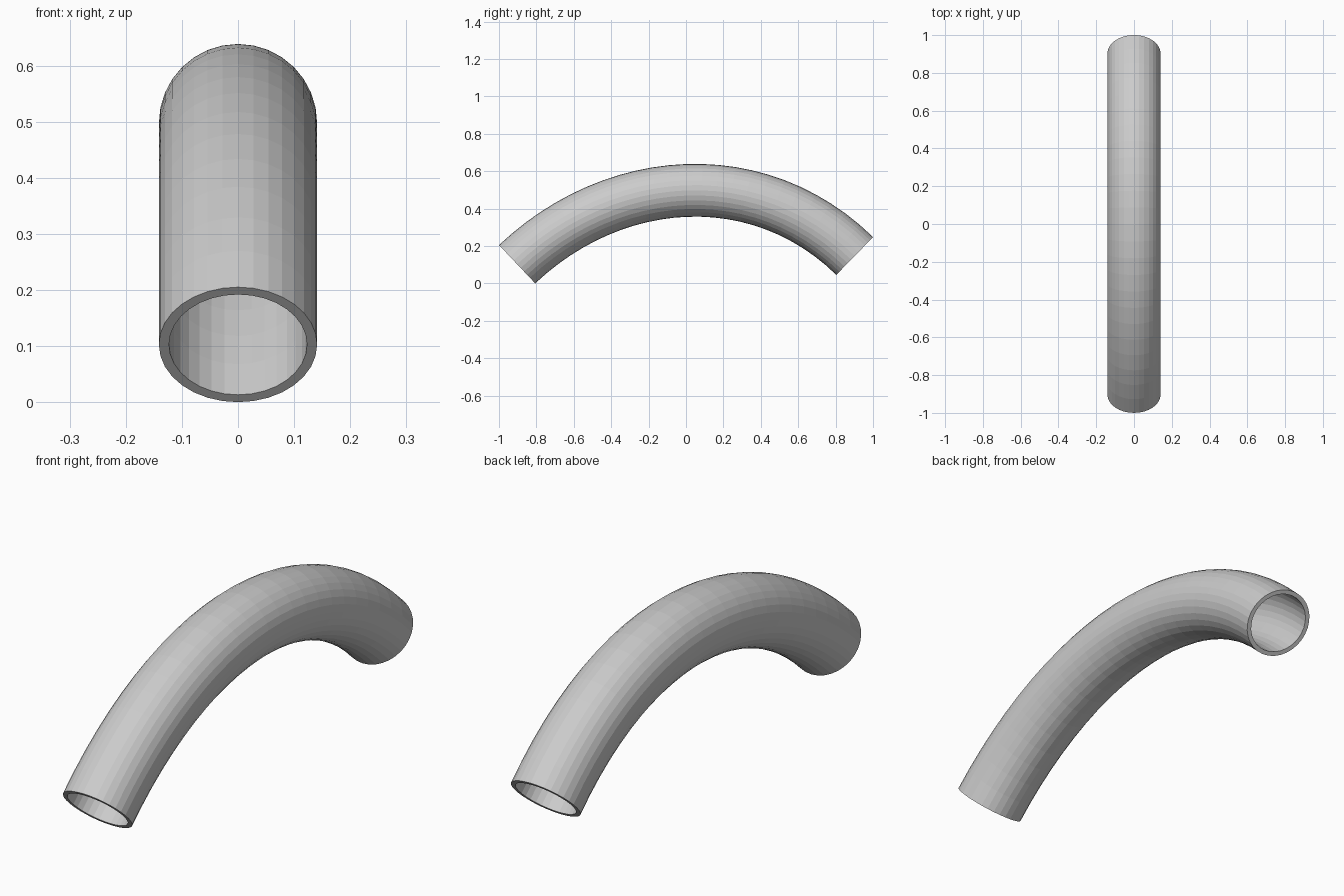
import bpy, bmesh, math
from mathutils import Vector
from mathutils.geometry import interpolate_bezier

if "Cube" in bpy.data.objects:
    bpy.data.objects.remove(bpy.data.objects["Cube"])

SIDES, STEPS = 32, 24
OUTER, INNER = 0.141, 0.123
HANDLE = 0.717
A0, A1 = math.radians(43.4), math.radians(44.3)   # slope at each end

# Centre line of the arch in the YZ plane
start, end = Vector((0, -0.903, 0.103)), Vector((0, 0.902, 0.147))
t0 = Vector((0, math.cos(A0), math.sin(A0)))
t1 = Vector((0, math.cos(A1), -math.sin(A1)))
path = interpolate_bezier(start, start + t0 * HANDLE, end - t1 * HANDLE, end, STEPS + 1)
tangents = [t0] + [(b - a).normalized() for a, b in zip(path, path[2:])] + [t1]

bm = bmesh.new()


def ring(centre, tangent, radius):
    up = Vector((0, -tangent.z, tangent.y))
    verts = []
    for i in range(SIDES):
        a = 2 * math.pi * i / SIDES
        verts.append(bm.verts.new(centre + Vector((math.sin(a) * radius, 0, 0)) + up * math.cos(a) * radius))
    return verts


def bridge(a, b):
    for i in range(SIDES):
        j = (i + 1) % SIDES
        bm.faces.new((a[i], a[j], b[j], b[i]))


# Outer wall, inner wall and the two end rims
outer = [ring(p, t, OUTER) for p, t in zip(path, tangents)]
inner = [ring(p, t, INNER) for p, t in zip(path, tangents)]
for wall in (outer, inner):
    for a, b in zip(wall, wall[1:]):
        bridge(a, b)
bridge(outer[0], inner[0])
bridge(outer[-1], inner[-1])
bmesh.ops.recalc_face_normals(bm, faces=bm.faces)

mesh = bpy.data.meshes.new("curved_pipe")
bm.to_mesh(mesh)
bm.free()
pipe = bpy.data.objects.new("curved_pipe", mesh)
bpy.context.collection.objects.link(pipe)
